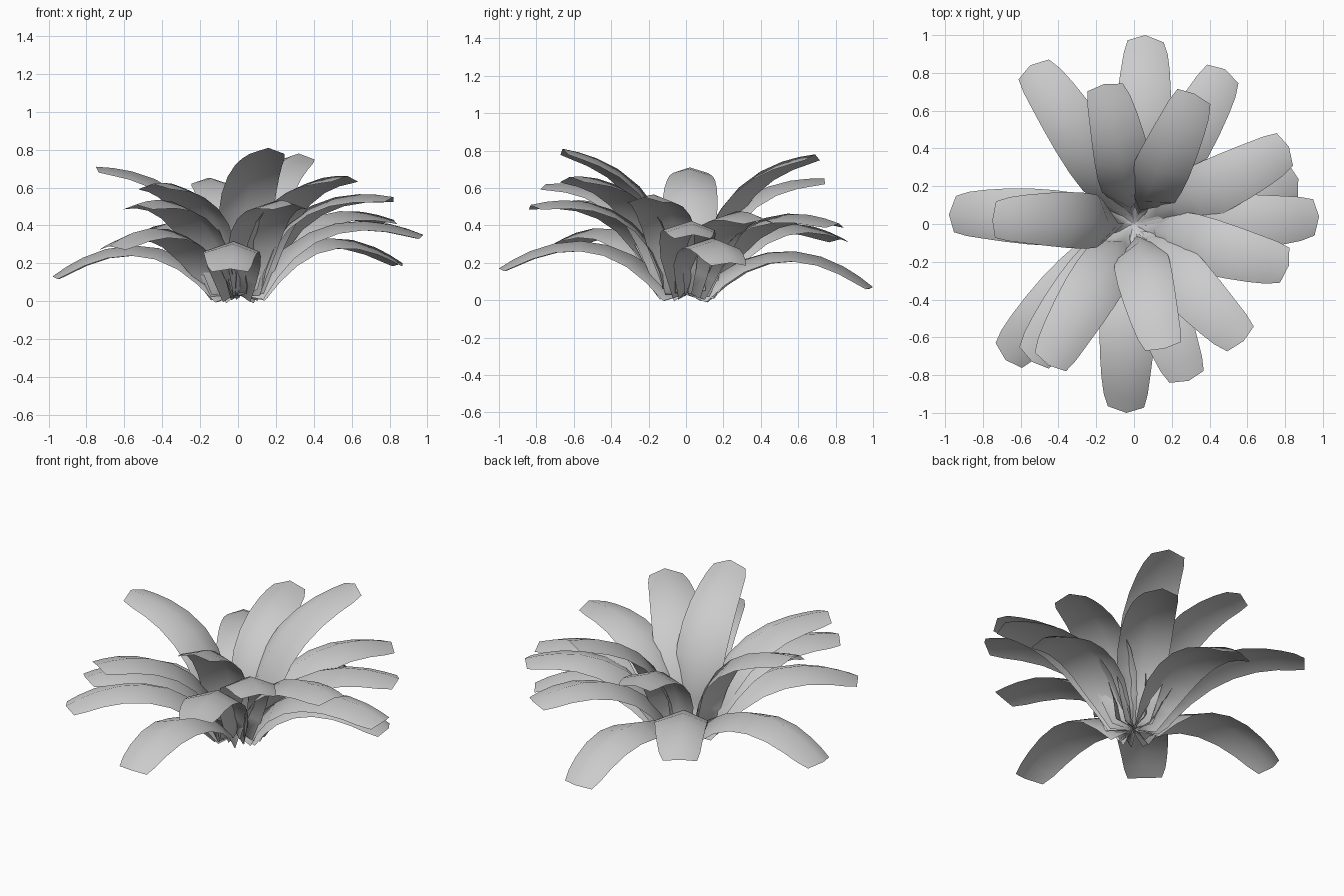
import bpy
import bmesh
from math import atan2, hypot
from mathutils import Vector, Matrix

cube = bpy.data.objects.get("Cube")
if cube:
    bpy.data.objects.remove(cube, do_unlink=True)

# Single leaf colour
grey = bpy.data.materials.new("leaf_grey")
grey.use_nodes = True
colour = (0.6, 0.6, 0.6, 1)
grey.diffuse_color = colour
grey.node_tree.nodes["Principled BSDF"].inputs["Base Color"].default_value = colour

# Leaf outline: (position along spine, right half width, left half width, edge droop)
OUTLINE = [(0, .075, .07, .1), (.12, .115, .105, .085), (.25, .148, .13, .07),
           (.4, .158, .138, .06), (.55, .16, .136, .055), (.7, .153, .128, .05),
           (.83, .14, .117, .045), (.92, .125, .108, .04), (.985, .1, .092, .03)]


def make_leaf(name, tip):
    """Arched leaf with a raised midrib, from the crown out to the tip."""
    start = Vector((.05, 0, .067))
    end = Vector((hypot(tip[0], tip[1]), 0, tip[2]))
    chord = end - start
    across = Vector((-chord.z, 0, chord.x)).normalized()
    control = start + chord * 0.52 + across * 0.39

    def spine(t):
        return start * (1 - t) ** 2 + control * 2 * t * (1 - t) + end * t * t

    def normal(t):
        d = (control - start) * (1 - t) + (end - control) * t
        return Vector((-d.z, 0, d.x)).normalized()

    bm = bmesh.new()
    # Narrow foot that joins the leaf to the centre of the crown
    rows = [[bm.verts.new(p) for p in ((.01, -.02, .03), (0, 0, .04), (.01, .02, .03))]]
    for t, right, left, droop in OUTLINE:
        middle = spine(1 if t > .95 else t)
        edge = spine(t) - normal(t) * droop
        points = (edge - Vector((0, right, 0)), middle, edge + Vector((0, left, 0)))
        rows.append([bm.verts.new(p) for p in points])
    for a, b in zip(rows, rows[1:]):
        for i in range(2):
            bm.faces.new((a[i], b[i], b[i + 1], a[i + 1]))
    bm.transform(Matrix.Rotation(atan2(tip[1], tip[0]), 4, 'Z'))
    for f in bm.faces:
        f.smooth = True
    mesh = bpy.data.meshes.new(name)
    bm.to_mesh(mesh)
    bm.free()
    mesh.materials.append(grey)
    bpy.context.collection.objects.link(bpy.data.objects.new(name, mesh))


# Leaf tips, grouped by tier
TIERS = {
    "low_leaf": [(.06, 1, .07), (-.55, .84, .33), (.87, .24, .2), (.98, .04, .35),
                 (-.04, -1, .17), (-.68, -.72, .29), (-.98, .05, .13)],
    "middle_leaf": [(.48, .82, .41), (.82, .41, .43), (.82, -.22, .55),
                    (.29, -.83, .51), (-.54, -.73, .51), (-.45, -.75, .62)],
    "high_leaf": [(.58, -.62, .66), (.16, -.66, .81), (-.75, .02, .71),
                  (-.16, .74, .65), (.32, .69, .78)],
}
for tier, tips in TIERS.items():
    for n, tip in enumerate(tips, 1):
        make_leaf(f"{tier}_{n}", tip)
